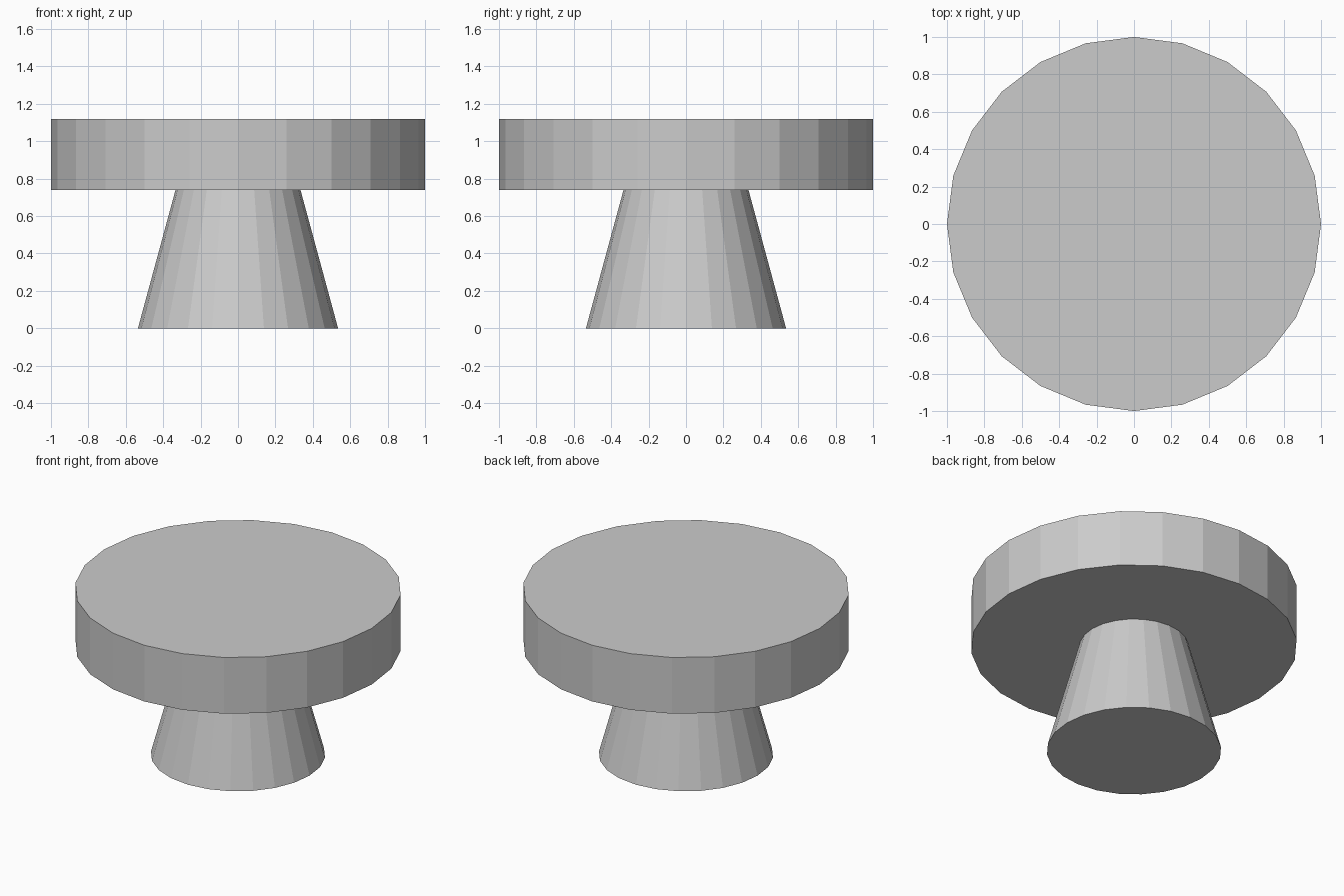
import bpy

if "Cube" in bpy.data.objects:
    bpy.data.objects.remove(bpy.data.objects["Cube"])

SIDES = 24


def frustum(name, r_bottom, r_top, z_bottom, z_top):
    """Flat-shaded round part between two heights, with vertices on the axes."""
    bpy.ops.mesh.primitive_cone_add(
        vertices=SIDES, radius1=r_bottom, radius2=r_top,
        depth=z_top - z_bottom, location=(0, 0, (z_bottom + z_top) / 2))
    obj = bpy.context.object
    obj.name = name
    obj.data.name = name
    return obj


# Tapered pedestal, wider at the floor
frustum("pedestal", 0.535, 0.334, 0.0, 0.74)

# Thick round top
frustum("round_top", 1.0, 1.0, 0.74, 1.12)
